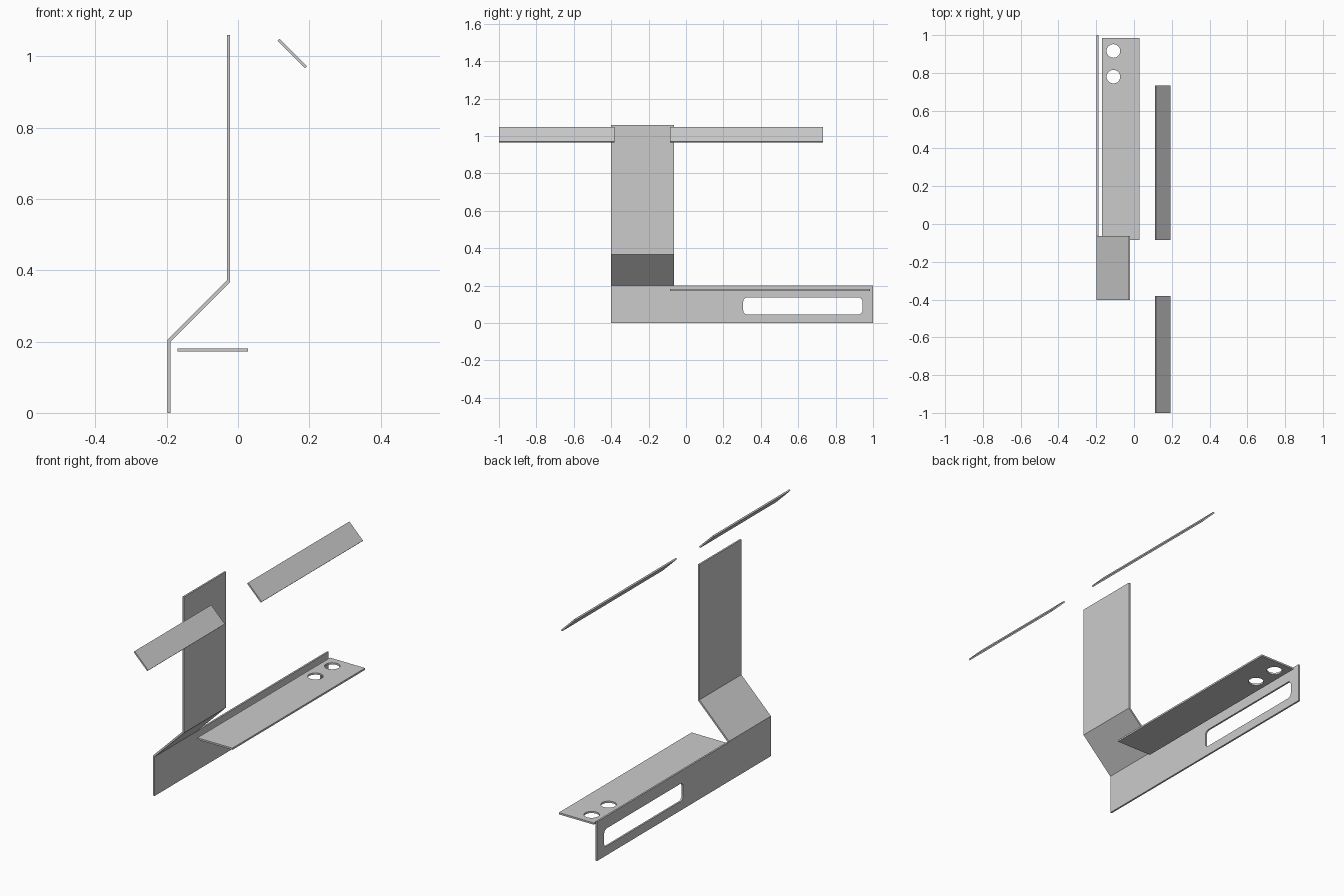
import bpy
from math import cos, sin, pi
from mathutils import Matrix, Vector

if "Cube" in bpy.data.objects:
    bpy.data.objects.remove(bpy.data.objects["Cube"])


def rect(x0, x1, y0, y1):
    return [(x0, y0), (x1, y0), (x1, y1), (x0, y1)]


def round_rect(x0, x1, y0, y1, r, n=6):
    pts = []
    corners = [(x1 - r, y1 - r), (x0 + r, y1 - r), (x0 + r, y0 + r), (x1 - r, y0 + r)]
    for q, (cx, cy) in enumerate(corners):
        for i in range(n + 1):
            a = pi / 2 * (q + i / n)
            pts.append((cx + r * cos(a), cy + r * sin(a)))
    return pts


def circle(cx, cy, r, n=32):
    return [(cx + r * cos(2 * pi * i / n), cy + r * sin(2 * pi * i / n)) for i in range(n)]


def sheet(name, outlines, thickness, u, v, origin):
    """Filled outline with holes, in the plane spanned by u and v, centred on its thickness."""
    curve = bpy.data.curves.new(name, 'CURVE')
    curve.dimensions = '2D'
    curve.fill_mode = 'BOTH'
    curve.extrude = thickness / 2
    for pts in outlines:
        s = curve.splines.new('POLY')
        s.points.add(len(pts) - 1)
        for p, (a, b) in zip(s.points, pts):
            p.co = (a, b, 0, 1)
        s.use_cyclic_u = True
    ob = bpy.data.objects.new(name, curve)
    bpy.context.collection.objects.link(ob)
    bpy.ops.object.select_all(action='DESELECT')
    ob.select_set(True)
    bpy.context.view_layer.objects.active = ob
    bpy.ops.object.convert(target='MESH')
    ob = bpy.context.object
    u, v = Vector(u).normalized(), Vector(v).normalized()
    m = Matrix((u, v, u.cross(v))).transposed().to_4x4()
    ob.data.transform(Matrix.Translation(origin) @ m)
    ob.data.shade_flat()
    return ob


X, Y, Z = (1, 0, 0), (0, 1, 0), (0, 0, 1)
T = 0.009

# Upright side rail with a rounded slot
sheet("side_rail", [rect(-0.402, 1.0, 0, 0.2), round_rect(0.306, 0.943, 0.046, 0.137, 0.022)],
      T, Y, Z, (-0.1935, 0, 0))

# Bent post rising from the rail
post = [(-0.198, 0.2), (-0.189, 0.2), (-0.022, 0.367), (-0.022, 1.06),
        (-0.031, 1.06), (-0.031, 0.371), (-0.198, 0.204)]
sheet("bent_post", [post], 0.338, X, Z, (0, -0.233, 0))

# Flat shelf with two round holes
sheet("shelf", [rect(-0.17, 0.028, -0.085, 0.985)] + [circle(-0.109, y, 0.036) for y in (0.78, 0.916)],
      T, X, Y, (0, 0, 0.1765))

# Two tilted upper slats
for name, y0, y1 in (("front_slat", -1.0, -0.382), ("rear_slat", -0.085, 0.732)):
    sheet(name, [rect(-0.0545, 0.0545, y0, y1)], 0.008, (1, 0, -1), Y, (0.152, 0, 1.0075))
